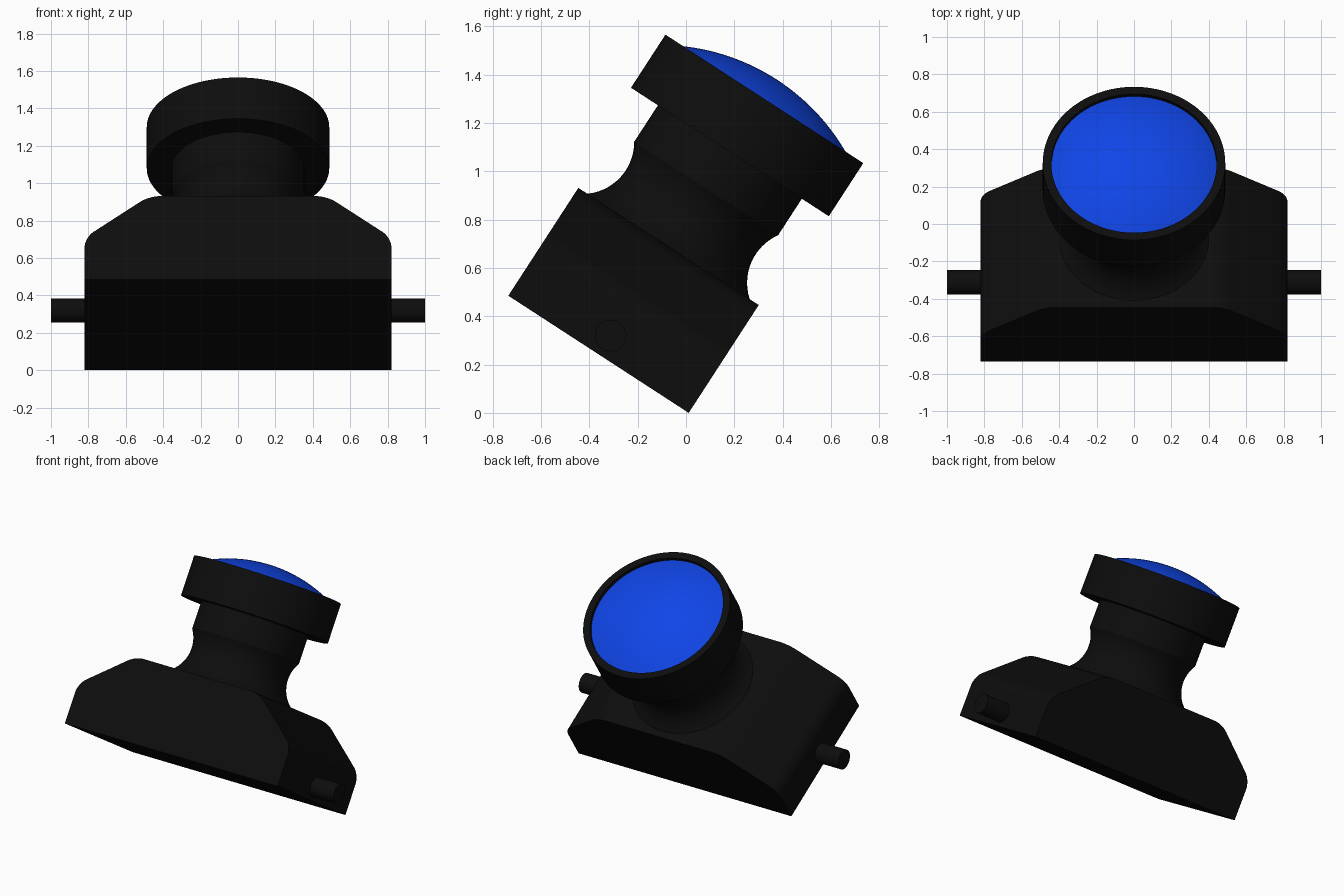
import bpy, bmesh, math
from mathutils import Matrix

if "Cube" in bpy.data.objects:
    bpy.data.objects.remove(bpy.data.objects["Cube"])

# Everything is modelled upright, then tilted as one piece
TILT = Matrix.Translation((0, -0.362, 0.2424)) @ Matrix.Rotation(math.radians(-33), 4, 'X')


def material(name, color):
    m = bpy.data.materials.new(name)
    m.diffuse_color = (*color, 1)
    m.use_nodes = True
    m.node_tree.nodes["Principled BSDF"].inputs["Base Color"].default_value = m.diffuse_color
    return m


black = material("black_plastic", (0.004, 0.004, 0.004))
blue = material("blue_button", (0.005, 0.06, 0.8))


def finish(name, bm, mat, angle=30):
    bmesh.ops.recalc_face_normals(bm, faces=bm.faces)
    me = bpy.data.meshes.new(name)
    bm.to_mesh(me)
    bm.free()
    me.materials.append(mat)
    ob = bpy.data.objects.new(name, me)
    bpy.context.collection.objects.link(ob)
    ob.matrix_world = TILT
    bpy.ops.object.select_all(action='DESELECT')
    ob.select_set(True)
    bpy.context.view_layer.objects.active = ob
    bpy.ops.object.shade_smooth_by_angle(angle=math.radians(angle))
    return ob


def lathe(name, profile, mat, steps=96):
    """Revolve (radius, height) points around the local z axis."""
    bm = bmesh.new()
    vs = [bm.verts.new((r, 0, h)) for r, h in profile]
    es = [bm.edges.new(p) for p in zip(vs, vs[1:])]
    bmesh.ops.spin(bm, geom=vs + es, axis=(0, 0, 1), cent=(0, 0, 0),
                   angle=math.tau, steps=steps, use_duplicate=False)
    bmesh.ops.remove_doubles(bm, verts=bm.verts, dist=1e-5)
    return finish(name, bm, mat)


# Base housing: chamfered outline extruded front to back, chamfer corners rounded
half = [(0.82, 0), (0.82, 0.267), (0.475, 0.532)]
outline = half + [(-x, h) for x, h in reversed(half)]
bm = bmesh.new()
face = bm.faces.new([bm.verts.new((x, -0.445, h)) for x, h in outline])
ext = bmesh.ops.extrude_face_region(bm, geom=[face])
bmesh.ops.translate(bm, vec=(0, 0.89, 0),
                    verts=[g for g in ext["geom"] if isinstance(g, bmesh.types.BMVert)])
corners = [e for e in bm.edges
           if abs(e.verts[0].co.y - e.verts[1].co.y) > 0.5 and e.verts[0].co.z > 0.1]
bmesh.ops.bevel(bm, geom=corners, offset=0.06, segments=8, profile=0.5, affect='EDGES')
finish("base_housing", bm, black)

# Neck: concave waist flaring into the base, straight collar above
waist = []
for i in range(17):
    h = 0.53 + (0.815 - 0.53) * i / 16
    waist.append((0.32 + 0.216 - math.sqrt(0.216 ** 2 - (h - 0.70) ** 2), h))
lathe("neck", [(0, 0.5), (0.40, 0.5)] + waist + [(0.355, 0.818), (0.355, 1.02), (0, 1.02)], black)

# Head: cup with a thin raised rim
lathe("head_rim", [(0, 0.998), (0.488, 0.998), (0.488, 1.26), (0.442, 1.26),
                   (0.442, 1.225), (0, 1.225)], black)

# Domed button sitting in the rim
R, apex = 0.89, 1.355
a = math.asin(0.441 / R)
dome = [(R * math.sin(a * i / 16), apex - R + R * math.cos(a * i / 16)) for i in range(17)]
lathe("button_dome", dome + [(0.441, 1.226), (0, 1.226)], blue)

# Side pins
for side, label in ((-1, "left"), (1, "right")):
    bm = bmesh.new()
    bmesh.ops.create_cone(bm, cap_ends=True, segments=48, radius1=0.065, radius2=0.065, depth=0.22,
                          matrix=Matrix.Translation((side * 0.89, 0, 0.092))
                          @ Matrix.Rotation(math.pi / 2, 4, 'Y'))
    finish(label + "_pin", bm, black)
